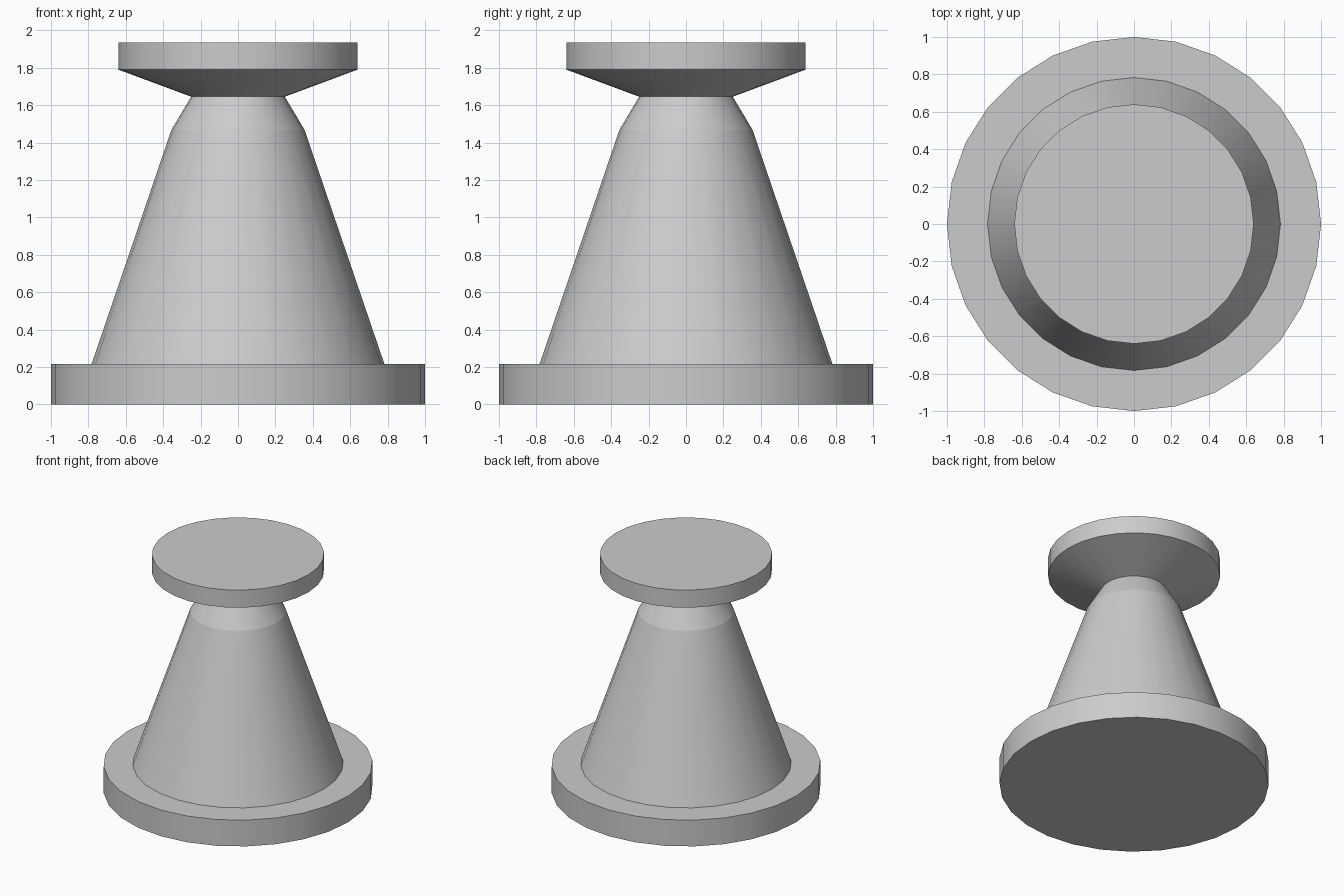
import bpy, bmesh, math

if "Cube" in bpy.data.objects:
    bpy.data.objects.remove(bpy.data.objects["Cube"])

SIDES = 28

grey = bpy.data.materials.new("plain grey")
grey.diffuse_color = (0.6, 0.6, 0.6, 1.0)
grey.use_nodes = True
grey.node_tree.nodes["Principled BSDF"].inputs["Base Color"].default_value = grey.diffuse_color


def lathe(name, profile, cap_bottom=False, cap_top=False):
    """Turn a (radius, height) profile around the z axis."""
    bm = bmesh.new()
    rings = []
    for r, z in profile:
        rings.append([bm.verts.new((r * math.cos(2 * math.pi * i / SIDES),
                                    r * math.sin(2 * math.pi * i / SIDES), z))
                      for i in range(SIDES)])
    for low, high in zip(rings, rings[1:]):
        for i in range(SIDES):
            j = (i + 1) % SIDES
            bm.faces.new((low[i], low[j], high[j], high[i]))
    if cap_bottom:
        bm.faces.new(rings[0][::-1])
    if cap_top:
        bm.faces.new(rings[-1])
    mesh = bpy.data.meshes.new(name)
    bm.to_mesh(mesh)
    bm.free()
    mesh.materials.append(grey)
    obj = bpy.data.objects.new(name, mesh)
    bpy.context.collection.objects.link(obj)
    # smooth round the sides, sharp at the rims
    bpy.ops.object.select_all(action='DESELECT')
    obj.select_set(True)
    bpy.context.view_layer.objects.active = obj
    bpy.ops.object.shade_smooth_by_angle(angle=math.radians(30))
    return obj


# Wide round foot with its flat upper ledge
lathe("foot", [(1.0, 0), (1.0, 0.215), (0.783, 0.215)], cap_bottom=True)
# Tapering body
lathe("body", [(0.783, 0.215), (0.356, 1.468)])
# Steeper neck
lathe("neck", [(0.356, 1.468), (0.25, 1.645)])
# Flared head with a flat top
lathe("head", [(0.25, 1.645), (0.64, 1.79), (0.64, 1.934)], cap_top=True)
